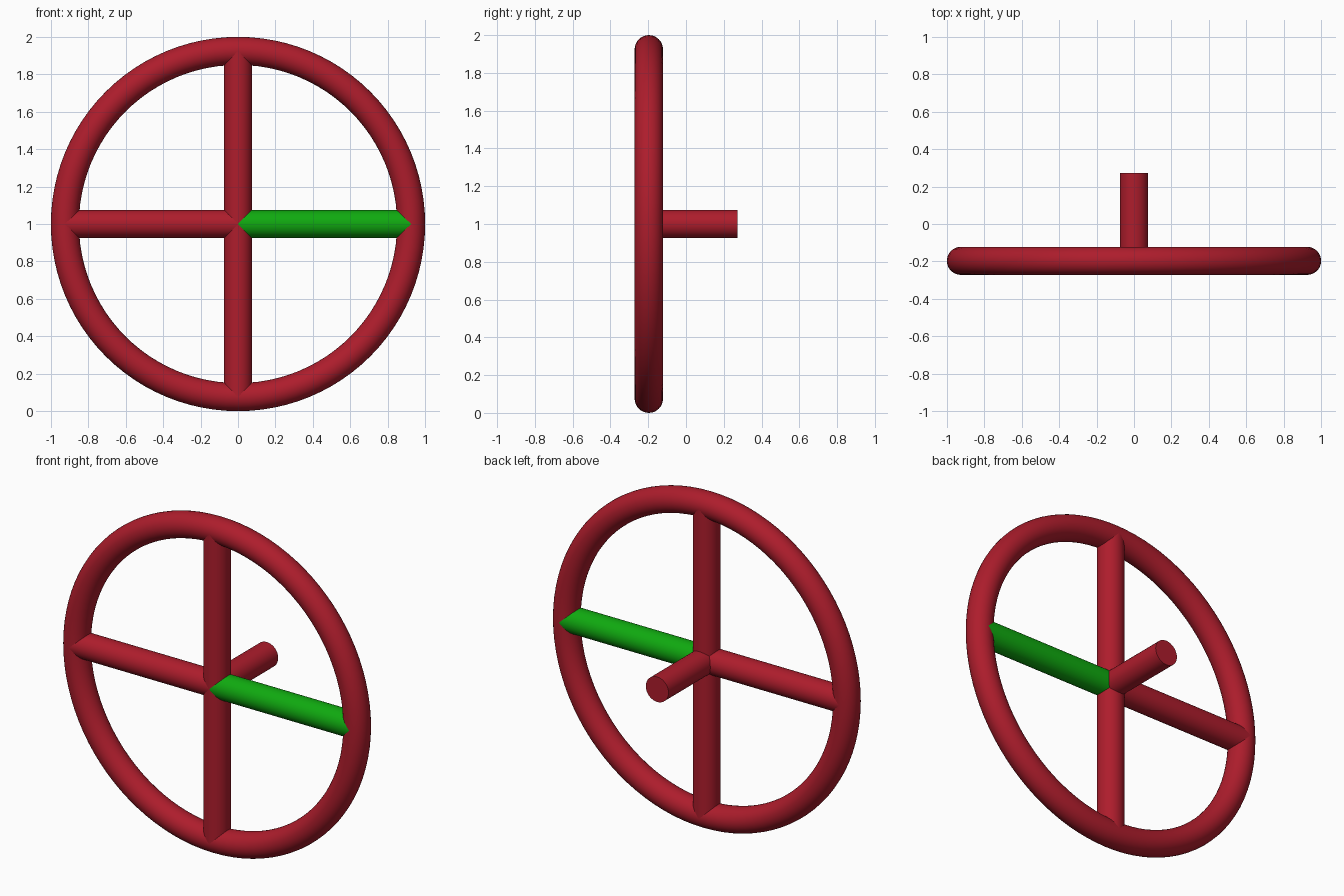
import bpy
from math import pi
from mathutils import Vector

if "Cube" in bpy.data.objects:
    bpy.data.objects.remove(bpy.data.objects["Cube"])

TUBE = 0.075      # radius shared by rim, spokes and axle
RIM = 0.925       # rim centre-line radius
HUB = Vector((0, -0.197, 1.0))


def material(name, color):
    m = bpy.data.materials.new(name)
    m.diffuse_color = color
    m.use_nodes = True
    m.node_tree.nodes["Principled BSDF"].inputs["Base Color"].default_value = m.diffuse_color
    return m


red = material("red", (0.42, 0.012, 0.025, 1))
green = material("green", (0.005, 0.40, 0.005, 1))


def finish(name, mat):
    ob = bpy.context.object
    ob.name = name
    ob.data.materials.append(mat)
    bpy.ops.object.shade_smooth_by_angle(angle=pi / 6)
    return ob


def rod(name, start, end, mat):
    axis = end - start
    bpy.ops.mesh.primitive_cylinder_add(
        vertices=32, radius=TUBE, depth=axis.length,
        location=(start + end) / 2,
        rotation=axis.to_track_quat('Z', 'Y').to_euler())
    return finish(name, mat)


# Rim
bpy.ops.mesh.primitive_torus_add(
    major_radius=RIM, minor_radius=TUBE, major_segments=96, minor_segments=32,
    location=HUB, rotation=(pi / 2, 0, 0))
finish("rim", red)

# Four spokes, the right one marked green
for name, d, mat in (("right_spoke", (1, 0, 0), green),
                     ("left_spoke", (-1, 0, 0), red),
                     ("top_spoke", (0, 0, 1), red),
                     ("bottom_spoke", (0, 0, -1), red)):
    rod(name, HUB, HUB + Vector(d) * RIM, mat)

# Axle stub behind the wheel
rod("axle", HUB, Vector((0, 0.272, 1.0)), red)
